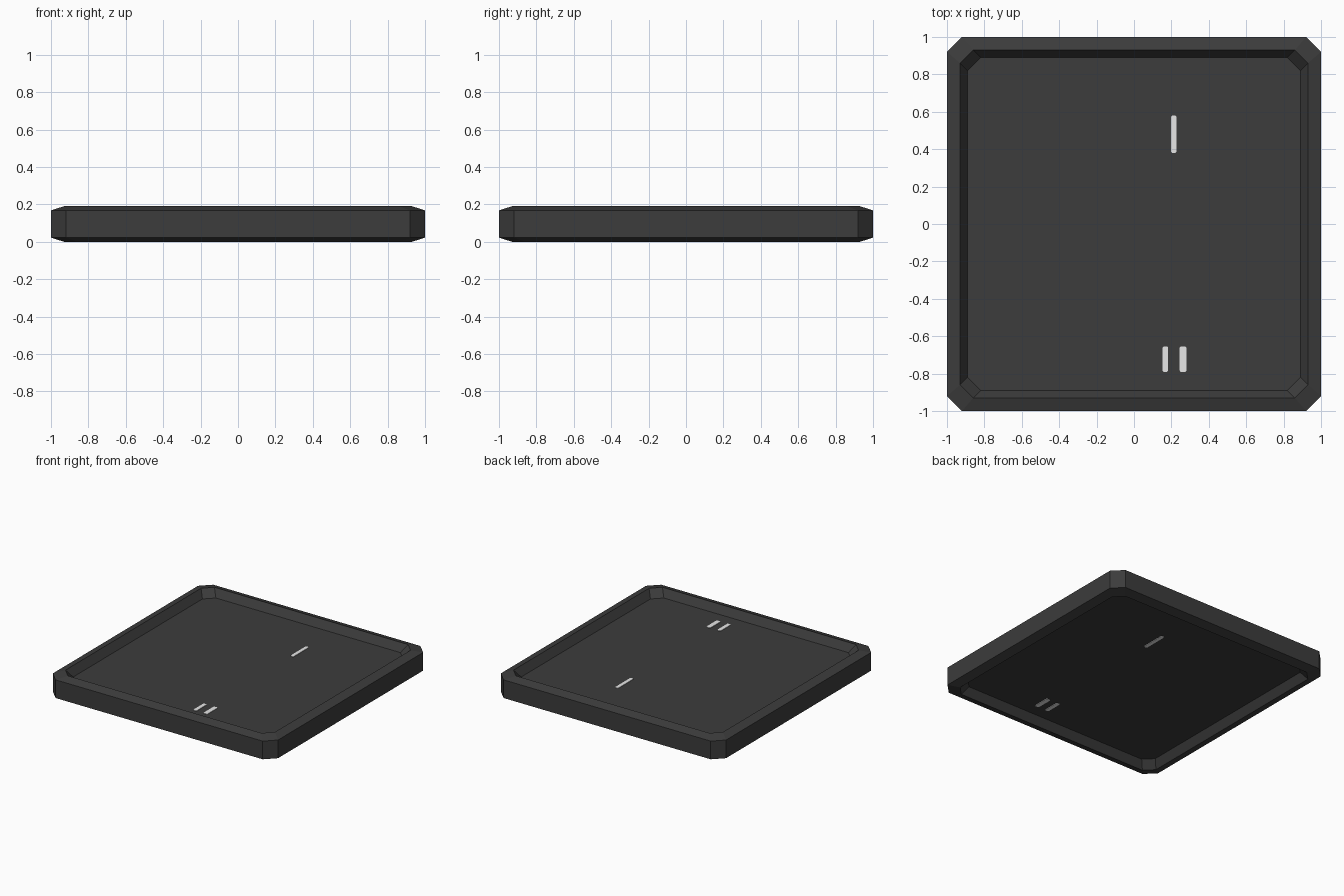
import bpy
import bmesh

if "Cube" in bpy.data.objects:
    bpy.data.objects.remove(bpy.data.objects["Cube"])


def material(name, rgb):
    m = bpy.data.materials.new(name)
    m.diffuse_color = (*rgb, 1)
    m.use_nodes = True
    m.node_tree.nodes["Principled BSDF"].inputs["Base Color"].default_value = m.diffuse_color
    return m


charcoal = material("charcoal", (0.045, 0.045, 0.045))
white = material("off white", (0.8, 0.8, 0.8))


def make_object(name, bm, mat):
    bmesh.ops.recalc_face_normals(bm, faces=bm.faces)
    me = bpy.data.meshes.new(name)
    bm.to_mesh(me)
    bm.free()
    me.materials.append(mat)
    ob = bpy.data.objects.new(name, me)
    bpy.context.collection.objects.link(ob)
    return ob


def octagon(bm, hx, hy, cut, z, cx=0, cy=0):
    # rectangle with clipped corners
    a, b = hx - cut, hy - cut
    pts = [(hx, -b), (hx, b), (a, hy), (-a, hy), (-hx, b), (-hx, -b), (-a, -hy), (a, -hy)]
    return [bm.verts.new((cx + x, cy + y, z)) for x, y in pts]


def loft(name, rings, mat, centre=(0, 0)):
    bm = bmesh.new()
    loops = [octagon(bm, *r, *centre) for r in rings]
    for lo, hi in zip(loops, loops[1:]):
        for i in range(8):
            j = (i + 1) % 8
            bm.faces.new((lo[i], lo[j], hi[j], hi[i]))
    bm.faces.new(loops[0][::-1])
    bm.faces.new(loops[-1])
    return make_object(name, bm, mat)


# Tile body: raised bevelled rim around a recessed panel, same on both sides
H, FLOOR = 0.19, 0.13
half = [(0.89, 0.89, 0.07, FLOOR), (0.93, 0.93, 0.07, H), (1, 1, 0.08, 0.168)]
rings = [(a, b, c, H - z) for a, b, c, z in half] + half[::-1]
loft("tile_body", rings, charcoal)

# Thin light strips on the top and bottom panels
strips = [(0.212, 0.48, 0.014, 0.10), (0.168, -0.722, 0.015, 0.068), (0.262, -0.722, 0.018, 0.068)]
for side, z0, z1 in (("top", FLOOR - 0.002, FLOOR + 0.004),
                     ("bottom", H - FLOOR - 0.004, H - FLOOR + 0.002)):
    for n, (x, y, hx, hy) in enumerate(strips):
        loft(f"{side}_strip_{n + 1}", [(hx, hy, 0.006, z0), (hx, hy, 0.006, z1)], white, (x, y))
